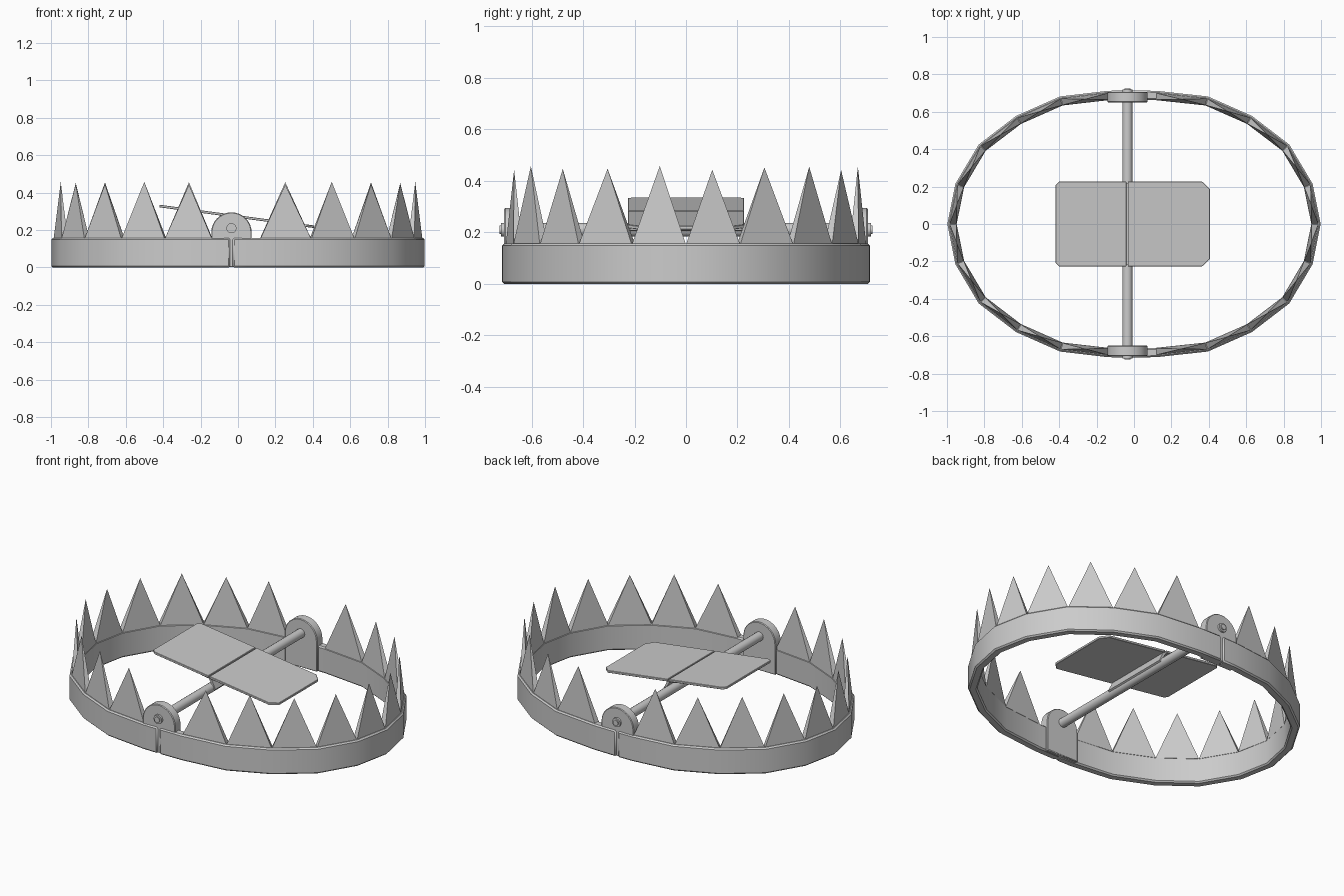
import bpy, bmesh, math
from mathutils import Vector

if "Cube" in bpy.data.objects:
    bpy.data.objects.remove(bpy.data.objects["Cube"])

HX = -0.035          # hinge axis x
HZ = 0.21            # hinge axis z
RING_H = 0.157
QUARTER = [(0.395, 0.682), (0.63, 0.578), (0.83, 0.425), (0.955, 0.215)]


def finish(bm, name, bevel=0.0, smooth=False):
    bmesh.ops.recalc_face_normals(bm, faces=bm.faces[:])
    me = bpy.data.meshes.new(name)
    bm.to_mesh(me)
    bm.free()
    ob = bpy.data.objects.new(name, me)
    bpy.context.collection.objects.link(ob)
    if bevel:
        mod = ob.modifiers.new("bevel", 'BEVEL')
        mod.width, mod.segments, mod.limit_method = bevel, 1, 'ANGLE'
        mod.angle_limit = math.radians(40)
    if smooth:
        bpy.ops.object.select_all(action='DESELECT')
        ob.select_set(True)
        bpy.context.view_layer.objects.active = ob
        bpy.ops.object.shade_smooth_by_angle(angle=math.radians(30))
    return ob


def offset(path, d):
    """Shift a path inward (towards the origin side) by d."""
    out = []
    for i, p in enumerate(path):
        t = path[min(i + 1, len(path) - 1)] - path[max(i - 1, 0)]
        n = Vector((-t.y, t.x)).normalized()
        if n.dot(p) > 0:
            n = -n
        out.append(p + n * d)
    return out


def prism(name, outline, place, depth, bevel=0.0, smooth=False):
    """Extrude a 2D outline; place(u, v, w) maps to 3D, w in depth range."""
    bm = bmesh.new()
    a, b = ([bm.verts.new(place(u, v, w)) for u, v in outline] for w in depth)
    n = len(a)
    bm.faces.new(a)
    bm.faces.new(b[::-1])
    for i in range(n):
        bm.faces.new((a[i], b[i], b[(i + 1) % n], a[(i + 1) % n]))
    return finish(bm, name, bevel, smooth)


def rod(name, r, y0, y1, sides):
    pts = [(HX + r * math.cos(math.tau * i / sides),
            HZ + r * math.sin(math.tau * i / sides)) for i in range(sides)]
    return prism(name, pts, lambda u, v, w: (u, w, v), (y0, y1), smooth=True)


# Jaw halves with their rows of teeth
def jaw(side, start, second, name):
    top = [(start, 0.714), (second, 0.712)] + [(side * x, y) for x, y in QUARTER]
    path = [Vector(p) for p in top + [(side * 0.998, 0)] + [(x, -y) for x, y in top[::-1]]]
    inner = offset(path, 0.05)
    bm = bmesh.new()
    rings = []
    for o, i in zip(path, inner):
        rings.append([bm.verts.new((p.x, p.y, z)) for p, z in
                      ((o, 0), (o, RING_H), (i, RING_H), (i, 0))])
    for a, b in zip(rings, rings[1:]):
        for k in range(4):
            bm.faces.new((a[k], b[k], b[(k + 1) % 4], a[(k + 1) % 4]))
    bm.faces.new(rings[0])
    bm.faces.new(rings[-1][::-1])
    finish(bm, name + "_jaw", 0.008, True)

    bm = bmesh.new()
    out, inn = offset(path, 0.012), offset(path, 0.048)
    for i in range(1, len(path) - 2):
        base = [bm.verts.new((p.x, p.y, RING_H - 0.005))
                for p in (out[i], out[i + 1], inn[i + 1], inn[i])]
        mid = (out[i] + out[i + 1] + inn[i] + inn[i + 1]) / 4
        tip = bm.verts.new((mid.x, mid.y, 0.45 + 0.008 * math.sin(i * 2.3)))
        bm.faces.new(base)
        for k in range(4):
            bm.faces.new((base[k], base[(k + 1) % 4], tip))
    finish(bm, name + "_teeth")


jaw(1, HX + 0.007, 0.12, "right")
jaw(-1, HX - 0.007, -0.14, "left")

# Hinge lugs with rounded tops, and rivets
R = 0.108
lug = [(HX - R, 0.003), (HX + R, 0.003)]
lug += [(HX + R * math.cos(math.pi * i / 16), 0.187 + R * math.sin(math.pi * i / 16))
        for i in range(17)]
for s, label in ((-1, "front"), (1, "back")):
    prism(label + "_hinge_lug", lug, lambda u, v, w: (u, w, v),
          (s * 0.65, s * 0.706), 0.004, True)
    rod(label + "_rivet", 0.027, s * 0.70, s * 0.718, 16)
    rod(label + "_rivet_tip", 0.017, s * 0.715, s * 0.725, 16)

# Cross rod
rod("cross_rod", 0.027, -0.66, 0.66, 16)


# Trigger plate halves, tilted about the hinge
def plate(name, x0, x1, cut):
    d = math.copysign(cut, x1 - x0)
    pts = [(x0, -0.226), (x1 - d, -0.226), (x1, -0.226 + cut),
           (x1, 0.226 - cut), (x1 - d, 0.226), (x0, 0.226)]
    prism(name, pts, lambda u, v, w: (u, v, 0.277 - 0.134 * (u - HX) + w),
          (-0.007, 0.007), 0.002)


plate("left_trigger_plate", HX - 0.006, -0.42, 0.018)
plate("right_trigger_plate", HX + 0.002, 0.406, 0.04)

# Folded bracket holding the plate on the rod
bracket = [(-0.085, 0.279), (-0.085, 0.271), (-0.042, 0.265), (-0.008, 0.205),
           (0.002, 0.210), (-0.028, 0.271)]
prism("plate_bracket", bracket, lambda u, v, w: (u, w, v), (-0.218, 0.218))
